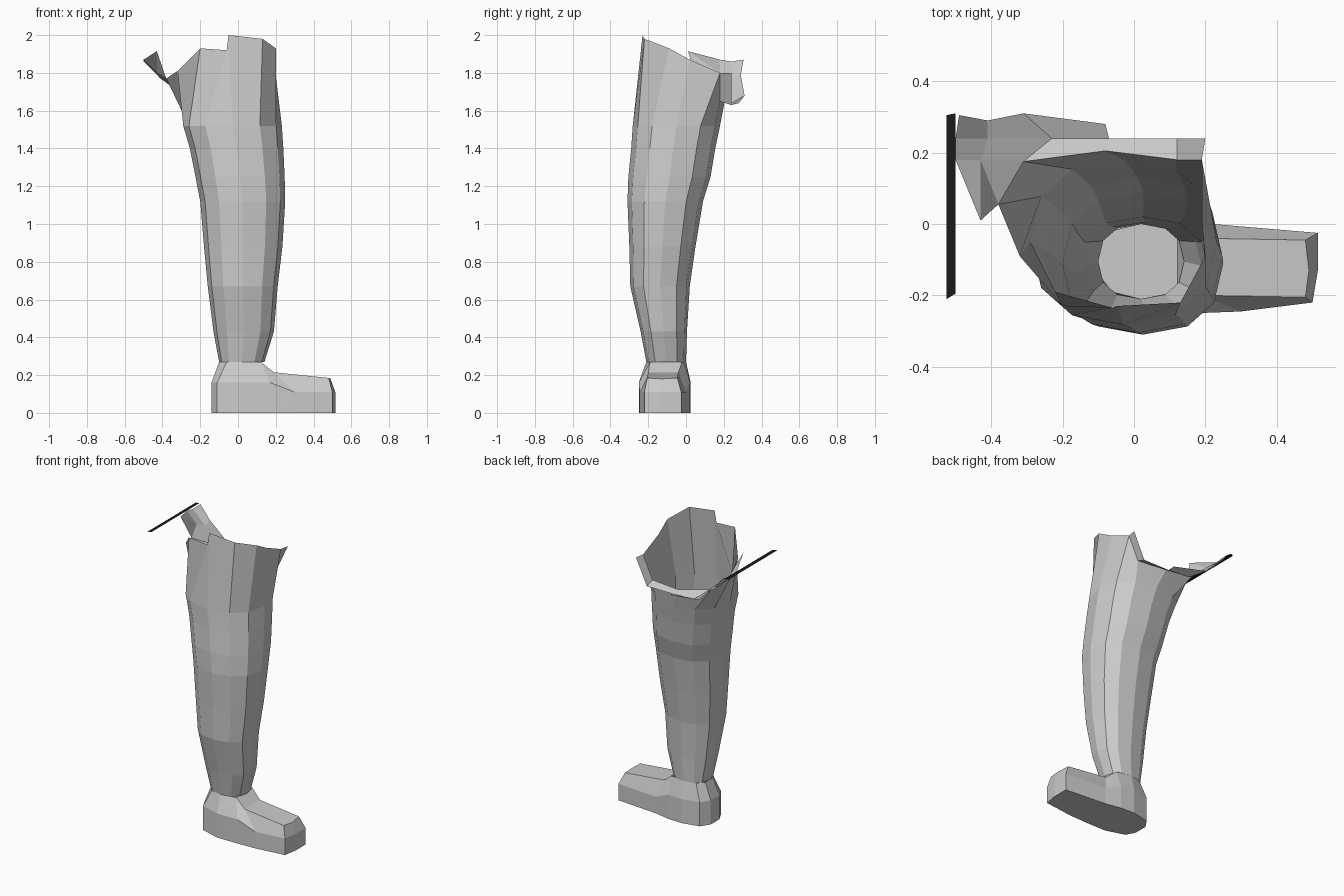
import bpy, math

def make(name, verts, faces, color=None):
    mesh = bpy.data.meshes.new(name)
    mesh.from_pydata(verts, [], faces)
    mesh.update()
    obj = bpy.data.objects.new(name, mesh)
    bpy.context.collection.objects.link(obj)
    if color:
        mat = bpy.data.materials.new(name)
        mat.diffuse_color = color
        mesh.materials.append(mat)
    return obj

def bridge(rows, n):
    return [(r*n + i, r*n + (i+1) % n, (r+1)*n + (i+1) % n, (r+1)*n + i)
            for r in range(rows - 1) for i in range(n)]

def rounded(v):
    return math.copysign(abs(v) ** 0.85, v) if abs(v) > 1e-6 else 0

# Trouser leg: z, x min, x max, y min, y max for each twelve-sided ring
N = 12
rings = [(0.27, -.10, .14, -.21, .00), (0.43, -.13, .19, -.24, .005),
         (0.67, -.16, .21, -.295, .02), (0.88, -.18, .235, -.30, .05),
         (1.12, -.20, .25, -.31, .09), (1.25, -.225, .247, -.305, .13),
         (1.40, -.255, .24, -.29, .155), (1.52, -.29, .232, -.282, .18)]
verts = []
for z, x0, x1, y0, y1 in rings:
    for k in range(N):
        a = math.radians(-90 + 30 * k)
        verts.append(((x0+x1)/2 + (x1-x0)/2 * rounded(math.cos(a)),
                      (y0+y1)/2 + (y1-y0)/2 * rounded(math.sin(a)), z))
# Uneven open rim
rim = [(-.05, -.23, 2.0), (.13, -.22, 1.98), (.20, -.09, 1.93), (.19, .02, 1.87),
       (.19, .18, 1.80), (.12, .18, 1.65), (-.08, .205, 1.65), (-.31, .175, 1.70),
       (-.38, .055, 1.77), (-.32, -.09, 1.81), (-.20, -.23, 1.93), (-.06, -.235, 1.92)]
make("trouser_leg", verts + rim, bridge(len(rings) + 1, N))

# Lip behind the rim, rising to the side: inner, middle and outer edge
inner = rim[4:8] + [(-.43, .18, 1.80), (-.50, .18, 1.87)]
middle = [(.20, .24, 1.80), (.12, .24, 1.63), (-.07, .24, 1.63),
          (-.23, .24, 1.64), (-.41, .24, 1.77), (-.50, .24, 1.86)]
outer = [(-.08, .28, 1.64), (-.31, .31, 1.68), (-.41, .29, 1.79), (-.49, .305, 1.87)]
faces = [(i, i+1, i+7, i+6) for i in range(5)]
faces += [(i+8, i+9, i+13, i+12) for i in range(3)]
# Pointed corner flap beside the lip
flap = [rim[8], (-.43, .01, 1.915)]
faces += [(3, 16, 4), (16, 17, 4), (4, 17, 5)]
make("rear_lip", inner + middle + outer + flap, faces)

# Thin dark strip at the side
make("side_strip", [(-.525, -.21, 1.87), (-.50, -.195, 1.872),
                    (-.50, .31, 1.872), (-.525, .305, 1.87)],
     [(0, 1, 2, 3)], (0.01, 0.01, 0.01, 1))

# Shoe: sole outline, upright wall, then the narrower upper edge
sole = [(.02, -.25), (.17, -.25), (.30, -.245), (.50, -.22), (.515, -.13), (.515, -.025),
        (.22, 0), (.12, .02), (.02, .025), (-.10, 0), (-.14, -.06), (-.14, -.15), (-.11, -.21)]
upper = [(.02, -.21, .27), (.12, -.19, .27), (.19, -.20, .215), (.48, -.205, .185),
         (.49, -.13, .18), (.48, -.045, .185), (.19, -.04, .215), (.12, -.02, .27),
         (.02, 0, .27), (-.06, -.02, .27), (-.10, -.06, .27), (-.10, -.14, .27), (-.06, -.19, .27)]
M = len(sole)
verts = [(x, y, 0) for x, y in sole]
verts += [(x, y, .16 if x < .2 else .11) for x, y in sole] + upper
t = 2 * M
faces = bridge(3, M)
faces += [tuple(reversed(range(M))), (t+1, t+2, t+6, t+7), (t+2, t+3, t+4, t+5, t+6)]
make("shoe", verts, faces)
